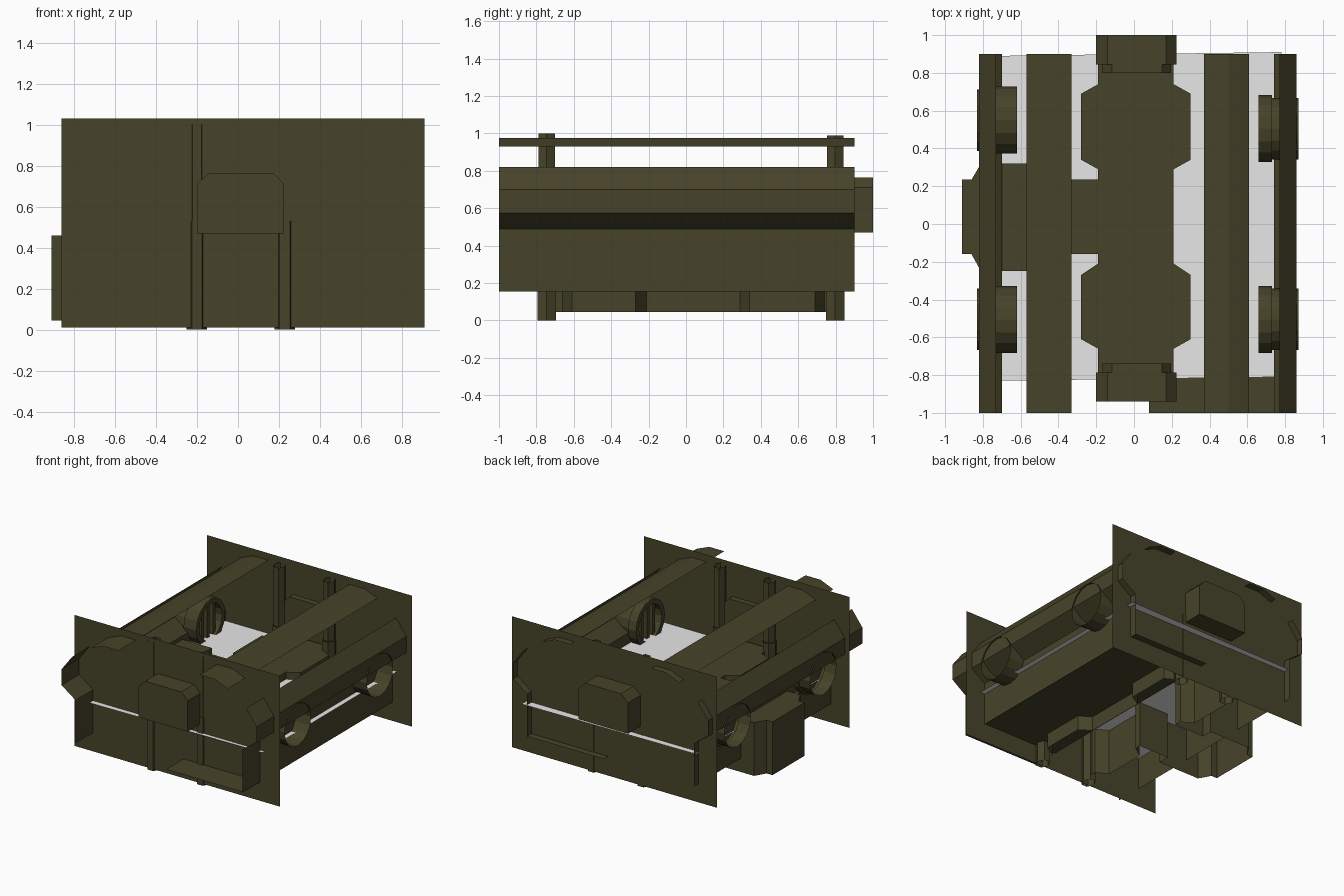
import bpy, bmesh, math

if "Cube" in bpy.data.objects:
    bpy.data.objects.remove(bpy.data.objects["Cube"])

def material(name, rgb):
    m = bpy.data.materials.new(name)
    m.diffuse_color = (*rgb, 1)
    m.use_nodes = True
    m.node_tree.nodes["Principled BSDF"].inputs["Base Color"].default_value = m.diffuse_color
    return m

OLIVE = material("dark olive", (0.062, 0.056, 0.022))
GREY = material("light grey", (0.8, 0.8, 0.8))
CX = 0.02                        # mirror line of the hull
FRONT, BACK = -0.785, 0.845      # the two bulkheads

def finish(name, bm, mat=OLIVE, fix=True):
    if fix:
        bmesh.ops.recalc_face_normals(bm, faces=bm.faces)
    me = bpy.data.meshes.new(name)
    bm.to_mesh(me)
    bm.free()
    me.materials.append(mat)
    ob = bpy.data.objects.new(name, me)
    bpy.context.collection.objects.link(ob)
    return ob

def extrude(name, pts, vec, closed=True, caps=(True, True)):
    """Sweep 3D points along vec, as a prism or an open sheet."""
    bm = bmesh.new()
    a = [bm.verts.new(p) for p in pts]
    b = [bm.verts.new([p[i] + vec[i] for i in range(3)]) for p in pts]
    n = len(pts)
    for i in range(n if closed else n - 1):
        j = (i + 1) % n
        bm.faces.new((a[i], a[j], b[j], b[i]))
    if caps[0]:
        bm.faces.new(a[::-1])
    if caps[1]:
        bm.faces.new(b)
    return finish(name, bm)

def plate(name, corners, mat=OLIVE):
    bm = bmesh.new()
    bm.faces.new([bm.verts.new(c) for c in corners])
    return finish(name, bm, mat, False)

# end bulkheads and their chamfered boxes
box = [(-0.2, 0.47), (0.225, 0.47), (0.225, 0.71), (0.17, 0.765),
       (-0.14, 0.765), (-0.2, 0.71)]
for tag, y, out in (("front", FRONT, -0.155), ("back", BACK, 0.155)):
    quad = [(-0.86, y, 0.01), (0.91, y, 0.01), (0.91, y, 1.03), (-0.86, y, 1.03)]
    plate(tag + "_bulkhead", quad if out < 0 else quad[::-1])
    extrude(tag + "_box", [(x, y, z) for x, z in box], (0, out, 0))
    inner = [(CX + (x - CX) * 0.86, y, z) for x, z in box]
    extrude(tag + "_inner_box", inner, (0, -out * 0.3, 0))

# side panels and upper rails, open sheets running front to back
side = [(0.74, 0.155), (0.74, 0.49), (0.86, 0.575), (0.86, 0.70), (0.77, 0.82)]
rail = [(0.37, 0.975), (0.50, 0.975), (0.61, 0.93)]
for tag, s in (("right", 1), ("left", -1)):
    for part, prof in (("side_panel", side), ("upper_rail", rail)):
        pts = [(x if s > 0 else 2 * CX - x, -1, z) for x, z in prof]
        extrude(tag + "_" + part, pts[::s], (0, 1.9, 0), False, (False, False))

# lower shelf on the right, and grey floor turned very slightly
plate("lower_shelf", [(0.08, -1, 0.16), (0.74, -1, 0.16), (0.74, 0.9, 0.16), (0.08, 0.9, 0.16)])
plate("grey_floor", [(-0.71, -0.83, 0.405), (0.78, -0.81, 0.405),
                     (0.78, 0.91, 0.405), (-0.71, 0.89, 0.405)], GREY)

# central channel with two wide bays and a left arm, open underneath
right = [(0.21, FRONT), (0.21, -0.66), (0.30, -0.61), (0.30, -0.27), (0.21, -0.21),
         (0.21, 0.29), (0.30, 0.34), (0.30, 0.69), (0.21, 0.74), (0.21, BACK)]
left = [(0.02 - x, y) for x, y in reversed(right)]
arm = [(-0.19, 0.235), (-0.45, 0.235), (-0.45, 0.32), (-0.81, 0.32), (-0.86, 0.235),
       (-0.91, 0.235), (-0.91, -0.16), (-0.86, -0.16), (-0.81, -0.25), (-0.45, -0.25),
       (-0.45, -0.16), (-0.19, -0.16)]
outline = right + left[:5] + arm + left[5:]
extrude("central_channel", [(x, y, 0.045) for x, y in outline], (0, 0, 0.415),
        caps=(False, True))

# hexagonal open posts, thicker below
def hexagon(x, y, z, r):
    return [(x + r * math.cos(i * math.pi / 3), y + r * 1.15 * math.sin(i * math.pi / 3), z)
            for i in range(6)]

for tag, y, top in (("front", -0.745, 1.0), ("back", 0.797, 0.99)):
    for x, sd in ((-0.2, "left"), (0.228, "right")):
        extrude(f"{tag}_{sd}_lower_post", hexagon(x, y, 0, 0.05), (0, 0, 0.53),
                caps=(False, False))
        extrude(f"{tag}_{sd}_upper_post", hexagon(x, y, 0.53, 0.044), (0, 0, top - 0.53),
                caps=(False, False))

# round vents through the side panels: flange, sleeve and bars
def vent(name, x_in, x_mid, x_out, y, z=0.53, n=16):
    d = 1 if x_out > x_in else -1
    stations = [(x_in + d * 0.06, 0.135), (x_in, 0.14), (x_in, 0.178), (x_mid, 0.178),
                (x_mid, 0.163), (x_out, 0.163)]
    bm = bmesh.new()
    rings = []
    for x, r in stations:
        rings.append([bm.verts.new((x, y + r * math.cos(2 * math.pi * i / n),
                                    z + r * math.sin(2 * math.pi * i / n)))
                      for i in range(n)])
    for a, b in zip(rings, rings[1:]):
        for i in range(n):
            j = (i + 1) % n
            bm.faces.new((a[i], a[j], b[j], b[i]))
    finish(name, bm)
    for k in (-1, 0, 1):
        h = math.sqrt(0.138 ** 2 - (0.07 * k) ** 2)
        yc = y + 0.07 * k
        extrude(f"{name}_bar", [(x_in + d * 0.02, yc - 0.015, z - h),
                                (x_in + d * 0.02, yc + 0.015, z - h),
                                (x_in + d * 0.05, yc + 0.015, z - h),
                                (x_in + d * 0.05, yc - 0.015, z - h)], (0, 0, 2 * h))

vent("left_back_vent", -0.62, -0.73, -0.83, 0.55)
vent("left_front_vent", -0.62, -0.73, -0.83, -0.505)
vent("right_back_vent", 0.66, 0.73, 0.87, 0.505)
vent("right_front_vent", 0.66, 0.73, 0.87, -0.505)
